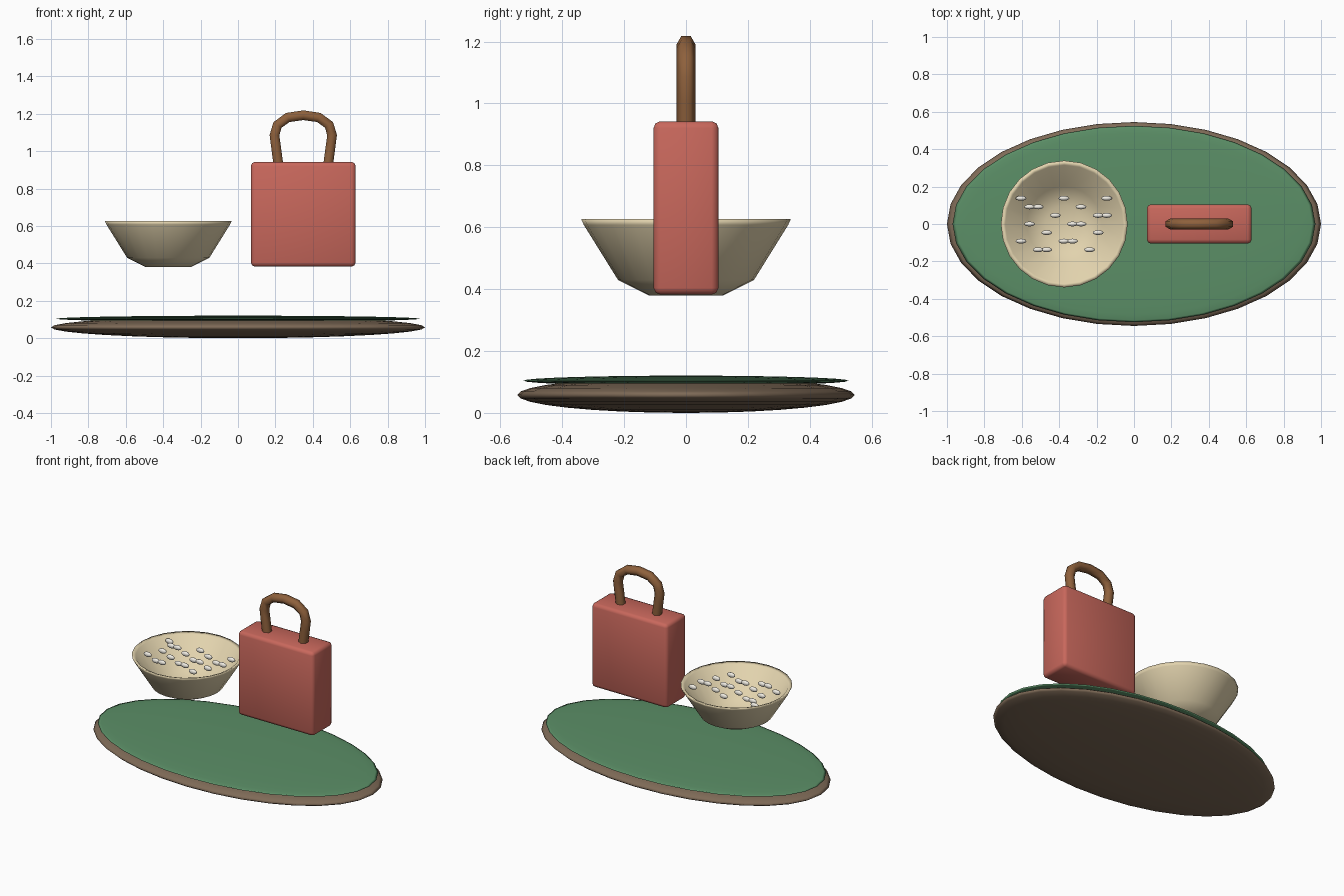
import bpy, bmesh, math
from mathutils import Matrix

if "Cube" in bpy.data.objects:
    bpy.data.objects.remove(bpy.data.objects["Cube"])


def material(name, rgb):
    m = bpy.data.materials.new(name)
    m.diffuse_color = (*rgb, 1)
    m.use_nodes = True
    m.node_tree.nodes["Principled BSDF"].inputs["Base Color"].default_value = m.diffuse_color
    return m


GREEN = material("green", (0.105, 0.275, 0.135))
BARK = material("dark_brown", (0.21, 0.145, 0.095))
RED = material("red", (0.58, 0.137, 0.107))
TAN = material("tan_brown", (0.27, 0.118, 0.045))
CREAM = material("cream", (0.76, 0.65, 0.42))
PALE = material("pale", (0.86, 0.83, 0.76))


def finish(name, bm, mat, angle=180):
    bmesh.ops.recalc_face_normals(bm, faces=bm.faces)
    me = bpy.data.meshes.new(name)
    bm.to_mesh(me)
    bm.free()
    ob = bpy.data.objects.new(name, me)
    bpy.context.collection.objects.link(ob)
    me.materials.append(mat)
    smooth(ob, angle)
    return ob


def smooth(ob, angle):
    bpy.ops.object.select_all(action='DESELECT')
    ob.select_set(True)
    bpy.context.view_layer.objects.active = ob
    bpy.ops.object.shade_smooth_by_angle(angle=math.radians(angle))


def add_ellipsoid(bm, loc, radii, segs, rings):
    bmesh.ops.create_uvsphere(bm, u_segments=segs, v_segments=rings, radius=1,
                              matrix=Matrix.Translation(loc) @ Matrix.Diagonal((*radii, 1)))


# Oval tray: dark base with a thin green top
for name, z, radii, mat in (("tray_base", 0.058, (1, 0.545, 0.058), BARK),
                            ("tray_top", 0.104, (0.97, 0.525, 0.0165), GREEN)):
    bm = bmesh.new()
    add_ellipsoid(bm, (0, 0, z), radii, 32, 16)
    finish(name, bm, mat)

# Bowl: spun profile, outside then inside
BOWL_X = -0.373
profile = [(0, 0.38), (0.12, 0.38), (0.22, 0.43), (0.33, 0.607), (0.339, 0.627),
           (0.315, 0.618), (0.2, 0.452), (0.1, 0.41), (0, 0.405)]
bm = bmesh.new()
pts = [bm.verts.new((BOWL_X + r, 0, z)) for r, z in profile]
edges = [bm.edges.new(p) for p in zip(pts, pts[1:])]
bmesh.ops.spin(bm, geom=pts + edges, cent=(BOWL_X, 0, 0), axis=(0, 0, 1),
               angle=math.tau, steps=24)
bmesh.ops.remove_doubles(bm, verts=bm.verts, dist=0.0005)
finish("bowl", bm, CREAM)

# Grains in rows level with the bowl rim: row -> columns
rows = {3: (0, 5, 10), 2: (1, 2, 7), 1: (4, 9, 10), 0: (1, 6, 7),
        -1: (3, 9), -2: (0, 5, 6), -3: (2, 3, 8)}
bm = bmesh.new()
for row, cols in rows.items():
    for col in cols:
        add_ellipsoid(bm, (-0.604 + col * 0.0458, row * 0.0458, 0.602),
                      (0.029, 0.013, 0.016), 12, 8)
finish("grains", bm, PALE)

# Bag body: softly bevelled box
BAG_X = 0.349
bm = bmesh.new()
bmesh.ops.create_cube(bm, size=1, matrix=Matrix.Translation((BAG_X, 0, 0.6625))
                      @ Matrix.Diagonal((0.56, 0.21, 0.56, 1)))
bmesh.ops.bevel(bm, geom=bm.edges[:], offset=0.022, segments=2, profile=0.5, affect='EDGES')
finish("bag_body", bm, RED, 60)

# Bag handle: mirrored arch path swept as a six-sided tube
half = [(0.134, 0.935), (0.144, 1.01), (0.154, 1.085), (0.138, 1.14), (0.083, 1.18)]
path = [(-x, z) for x, z in half] + [(0, 1.192)] + half[::-1]
cu = bpy.data.curves.new("bag_handle", 'CURVE')
cu.dimensions = '3D'
cu.bevel_depth = 0.03
cu.bevel_resolution = 1
cu.use_fill_caps = True
sp = cu.splines.new('POLY')
sp.points.add(len(path) - 1)
for p, (x, z) in zip(sp.points, path):
    p.co = (BAG_X + x, 0, z, 1)
handle = bpy.data.objects.new("bag_handle", cu)
bpy.context.collection.objects.link(handle)
cu.materials.append(TAN)
bpy.ops.object.select_all(action='DESELECT')
handle.select_set(True)
bpy.context.view_layer.objects.active = handle
bpy.ops.object.convert(target='MESH')
smooth(bpy.context.object, 75)
